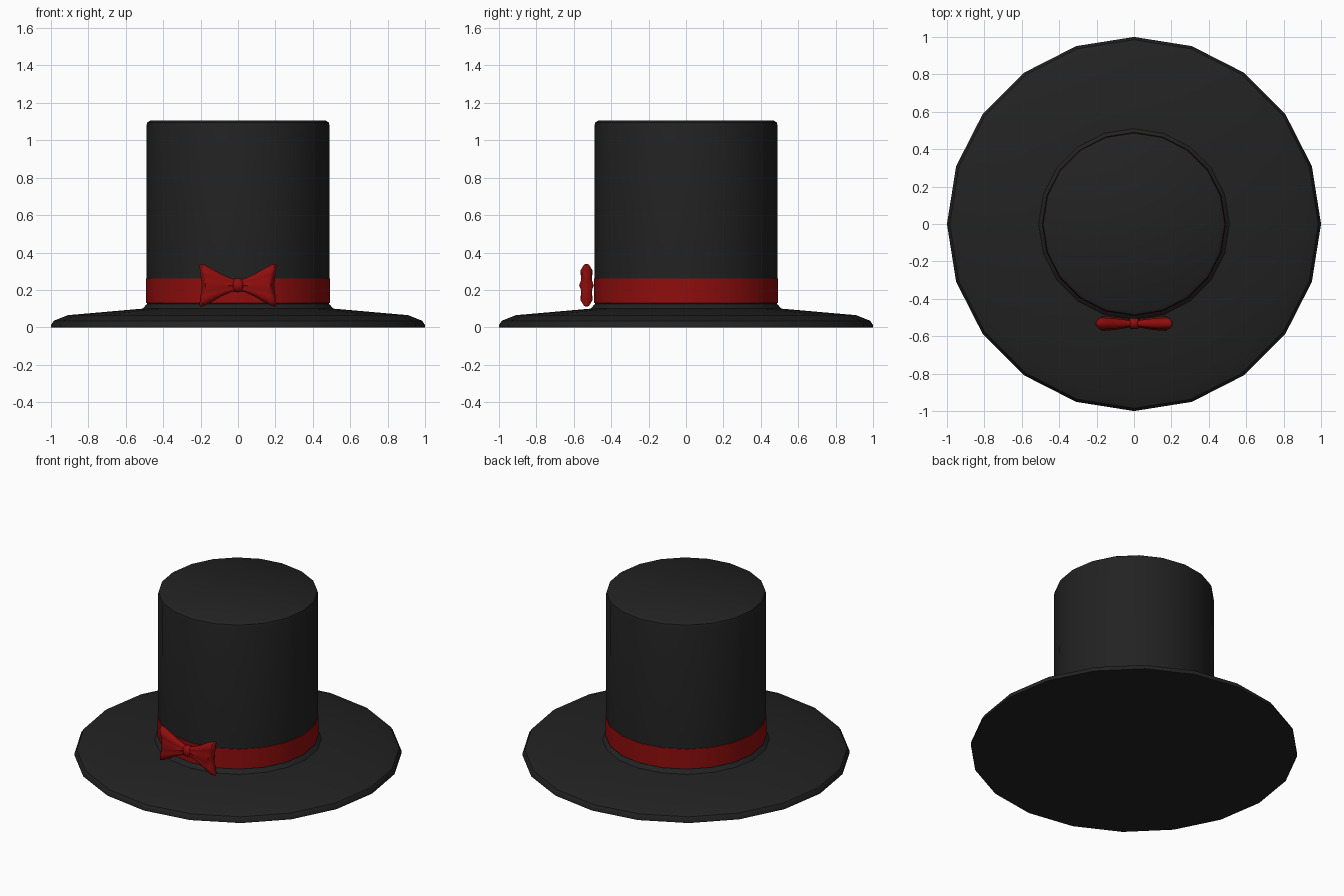
import bpy, bmesh
from math import pi, sin, cos, radians

cube = bpy.data.objects.get("Cube")
if cube:
    bpy.data.objects.remove(cube, do_unlink=True)

SIDES = 20


def material(name, rgb):
    m = bpy.data.materials.new(name)
    m.use_nodes = True
    m.diffuse_color = (*rgb, 1)
    bsdf = m.node_tree.nodes["Principled BSDF"]
    bsdf.inputs["Base Color"].default_value = (*rgb, 1)
    bsdf.inputs["Roughness"].default_value = 0.8
    return m


BLACK = material("black felt", (0.016, 0.016, 0.016))
RED = material("red ribbon", (0.28, 0.004, 0.004))


def loft(name, rings, mat, angle=35):
    """Skin a list of closed point rings and cap both ends."""
    bm = bmesh.new()
    loops = [[bm.verts.new(p) for p in ring] for ring in rings]
    n = len(loops[0])
    for a, b in zip(loops, loops[1:]):
        for i in range(n):
            j = (i + 1) % n
            bm.faces.new((a[i], a[j], b[j], b[i]))
    for loop in (loops[0], loops[-1]):
        hub = bm.verts.new(sum((v.co for v in loop), loop[0].co * 0) / n)
        for i in range(n):
            bm.faces.new((loop[i], loop[(i + 1) % n], hub))
    bmesh.ops.recalc_face_normals(bm, faces=bm.faces)
    mesh = bpy.data.meshes.new(name)
    bm.to_mesh(mesh)
    bm.free()
    mesh.materials.append(mat)
    obj = bpy.data.objects.new(name, mesh)
    bpy.context.collection.objects.link(obj)
    bpy.ops.object.select_all(action="DESELECT")
    obj.select_set(True)
    bpy.context.view_layer.objects.active = obj
    bpy.ops.object.shade_smooth_by_angle(angle=radians(angle))
    return obj


def lathe(name, profile, mat):
    step = 2 * pi / SIDES
    rings = [[(r * cos(i * step), r * sin(i * step), z) for i in range(SIDES)]
             for r, z in profile]
    return loft(name, rings, mat)


# Brim with a rounded rim, sloping up to the crown
lathe("brim", [(1, 0), (1, 0.012), (0.985, 0.035), (0.91, 0.065),
               (0.51, 0.1), (0.49, 0.122), (0.48, 0.128)], BLACK)

# Crown with a softened top edge
lathe("crown", [(0.487, 0.12), (0.489, 0.26), (0.49, 1.075),
                (0.486, 1.095), (0.468, 1.107)], BLACK)

# Ribbon around the foot of the crown
lathe("hat_band", [(0.485, 0.128), (0.492, 0.13), (0.492, 0.26),
                   (0.485, 0.262)], RED)

# Bow wings: pleated sections that flare outwards, with a notched outer end
BOW_Y, BOW_Z = -0.532, 0.225
STATIONS = [(0.012, 0.03, 0.018), (0.045, 0.04, 0.024), (0.09, 0.06, 0.031),
            (0.14, 0.09, 0.036), (0.18, 0.11, 0.039), (0.2, 0.115, 0.038),
            (0.207, 0.109, 0.028)]


def wing_ring(side, x, half_height, half_depth, count=24):
    ring = []
    for i in range(count):
        a = 2 * pi * i / count
        c, s = cos(a), sin(a)
        z = c
        pleat = 0.86 + 0.14 * cos(3 * pi * z)
        depth = half_depth * pleat * abs(s) ** 0.6 * (1 if s > 0 else -1)
        notch = 0.13 * x * (1 - z * z)
        ring.append((side * (x - notch), BOW_Y + depth,
                     BOW_Z + half_height * z))
    return ring


for side, label in ((1, "left"), (-1, "right")):
    loft(f"bow_wing_{label}", [wing_ring(side, *s) for s in STATIONS], RED, 50)

# Knot pinching the middle of the bow
knot = []
for x, r in ((-0.027, 0.024), (-0.018, 0.035), (0, 0.038),
             (0.018, 0.035), (0.027, 0.024)):
    knot.append([(x, BOW_Y + 0.8 * r * cos(a * pi / 6),
                  BOW_Z + r * sin(a * pi / 6)) for a in range(12)])
loft("bow_knot", knot, RED, 50)
